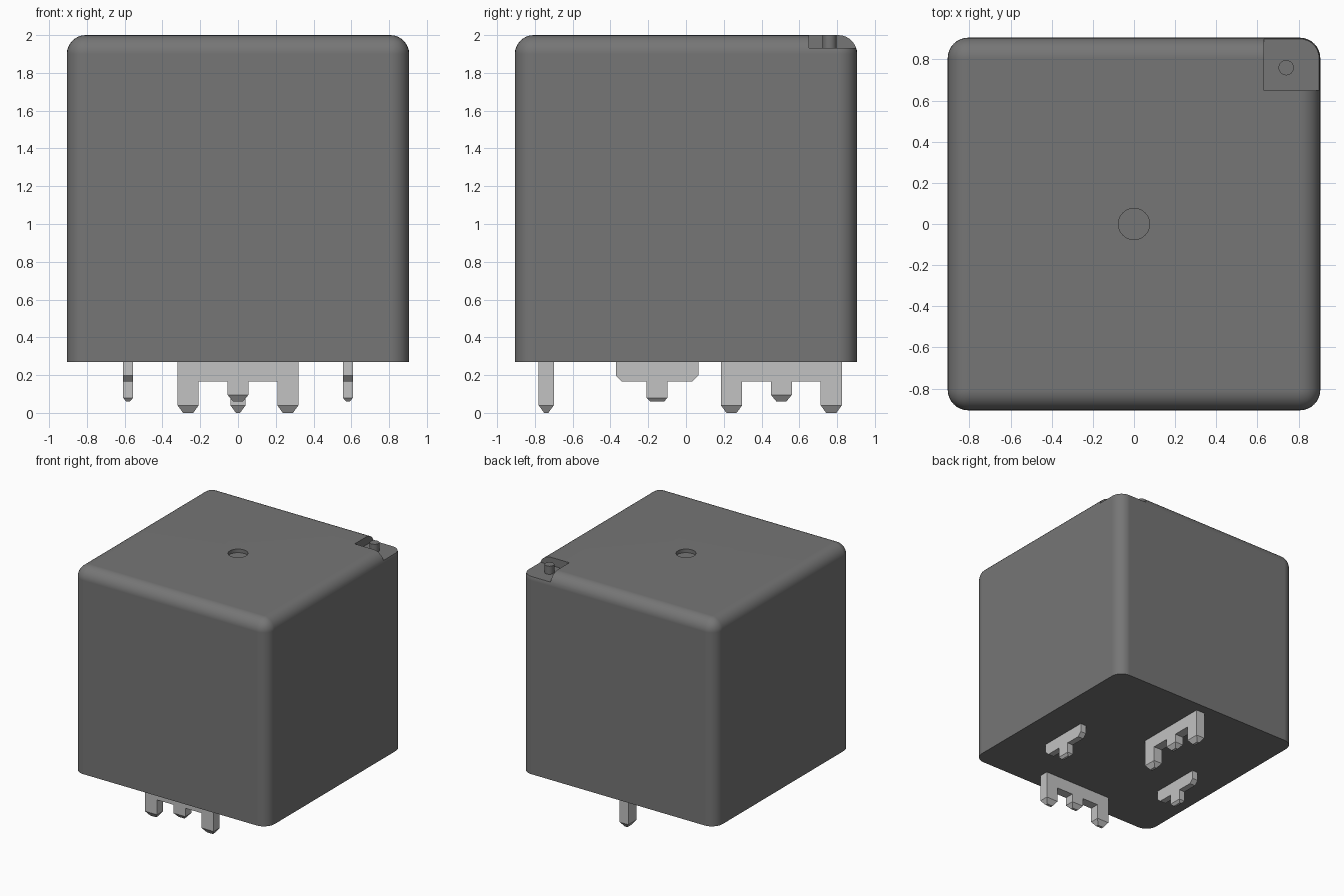
import bpy, bmesh, math
from mathutils import Matrix, Vector

default = bpy.data.objects.get("Cube")
if default:
    bpy.data.objects.remove(default, do_unlink=True)


def make_material(name, value, roughness):
    mat = bpy.data.materials.new(name)
    mat.use_nodes = True
    colour = (value, value, value, 1)
    mat.diffuse_color = colour
    bsdf = mat.node_tree.nodes["Principled BSDF"]
    bsdf.inputs["Base Color"].default_value = colour
    bsdf.inputs["Roughness"].default_value = roughness
    return mat


plastic = make_material("dark grey plastic", 0.18, 0.6)
metal = make_material("light grey metal", 0.54, 0.5)


def make_object(name, bm, mat):
    bmesh.ops.recalc_face_normals(bm, faces=bm.faces)
    mesh = bpy.data.meshes.new(name)
    bm.to_mesh(mesh)
    bm.free()
    mesh.materials.append(mat)
    obj = bpy.data.objects.new(name, mesh)
    bpy.context.collection.objects.link(obj)
    return obj


def box(lo, hi):
    bm = bmesh.new()
    size = [b - a for a, b in zip(lo, hi)]
    mid = [(a + b) / 2 for a, b in zip(lo, hi)]
    bmesh.ops.create_cube(bm, size=1, matrix=Matrix.Translation(mid) @ Matrix.Diagonal((*size, 1)))
    return bm


def cylinder(x, y, z0, z1, r, sides=32):
    bm = bmesh.new()
    bmesh.ops.create_cone(bm, cap_ends=True, segments=sides, radius1=r, radius2=r,
                          depth=z1 - z0, matrix=Matrix.Translation((x, y, (z0 + z1) / 2)))
    return bm


def activate(obj):
    bpy.ops.object.select_all(action='DESELECT')
    obj.select_set(True)
    bpy.context.view_layer.objects.active = obj


def cut(obj, cutter):
    cutter.hide_render = True
    mod = obj.modifiers.new("cut", 'BOOLEAN')
    mod.operation = 'DIFFERENCE'
    mod.solver = 'EXACT'
    mod.object = cutter
    activate(obj)
    bpy.ops.object.modifier_apply(modifier=mod.name)
    bpy.data.objects.remove(cutter, do_unlink=True)


# Housing: box with every edge rounded except the bottom rim
H, BASE, TOP = 0.906, 0.27, 2.0
bm = box((-H, -H, BASE), (H, H, TOP))
edges = [e for e in bm.edges if any(v.co.z > 1 for v in e.verts)]
bmesh.ops.bevel(bm, geom=edges, offset=0.1, segments=8, profile=0.5, affect='EDGES')
housing = make_object("housing", bm, plastic)

# Vent recess in the lid and corner notch
cut(housing, make_object("vent_cutter", cylinder(0, 0, 1.97, 2.1, 0.076, 40), plastic))
cut(housing, make_object("notch_cutter", box((0.632, 0.65, 1.932), (1.1, 1.1, 2.1)), plastic))
activate(housing)
bpy.ops.object.shade_smooth_by_angle(angle=math.radians(30))
normals = housing.modifiers.new("flat face normals", 'WEIGHTED_NORMAL')
normals.keep_sharp = True

# Small peg standing in the notch
peg = make_object("vent_peg", cylinder(0.74, 0.76, 1.925, 2.0, 0.037), plastic)
activate(peg)
bpy.ops.object.shade_smooth_by_angle(angle=math.radians(30))


def terminal(name, half, thickness, inset, location, turned):
    """Flat blade from a mirrored half outline (width, height), with tapered leg tips."""
    outline = half + [(-u, z) for u, z in reversed(half)]
    bm = bmesh.new()
    face = bm.faces.new([bm.verts.new((u, -thickness / 2, z)) for u, z in outline])
    new = bmesh.ops.extrude_face_region(bm, geom=[face])["geom"]
    bmesh.ops.translate(bm, vec=(0, thickness, 0),
                        verts=[v for v in new if isinstance(v, bmesh.types.BMVert)])
    bmesh.ops.recalc_face_normals(bm, faces=bm.faces)
    # Taper each leg end
    ends = [f for f in bm.faces if f.normal.z < -0.9 and f.calc_center_median().z < 0.13]
    for tip in bmesh.ops.extrude_discrete_faces(bm, faces=ends)["faces"]:
        c = tip.calc_center_median()
        tip_z = 0.0 if c.z < 0.05 else 0.06
        for v in tip.verts:
            v.co.x -= math.copysign(inset, v.co.x - c.x)
            v.co.y -= math.copysign(inset, v.co.y - c.y)
            v.co.z = tip_z
    turn = Matrix.Rotation(math.radians(90 if turned else 0), 4, 'Z')
    bm.transform(Matrix.Translation(Vector((*location, 0))) @ turn)
    return make_object(name, bm, metal)


# Three-legged power terminals and T-shaped coil terminals
three_leg = [(0.055, 0.095), (0.055, 0.165), (0.208, 0.165), (0.208, 0.04), (0.32, 0.04), (0.32, 0.28)]
tee = [(0.055, 0.08), (0.055, 0.165), (0.185, 0.165), (0.218, 0.198), (0.218, 0.28)]
terminal("front_terminal", three_leg, 0.08, 0.029, (0, -0.74), False)
terminal("back_terminal", three_leg, 0.08, 0.029, (0, 0.505), True)
for side, x in (("left", 0.582), ("right", -0.582)):
    terminal(side + "_terminal", tee, 0.054, 0.018, (x, -0.153), True)
